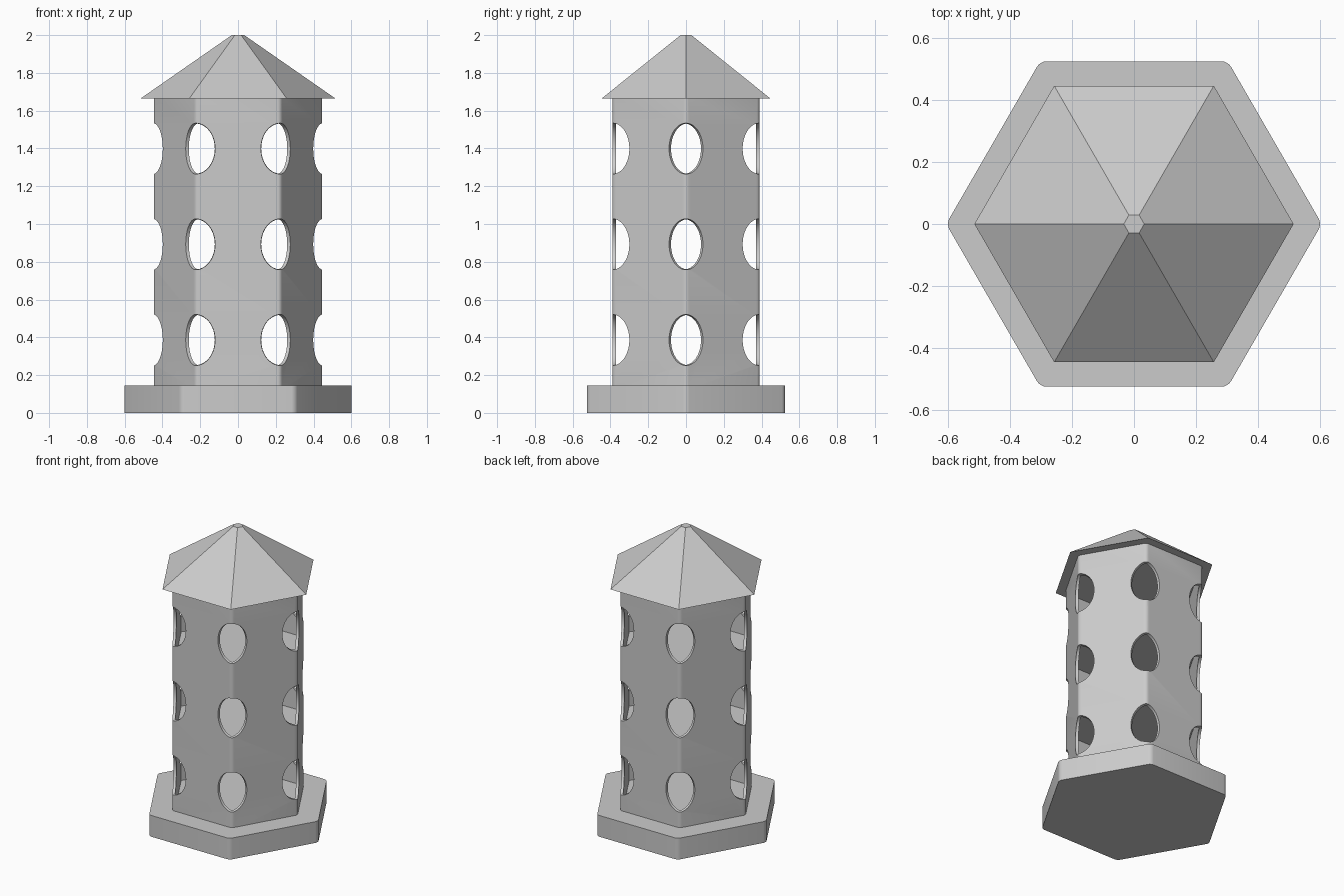
import bpy, bmesh, math
from mathutils import Matrix, Vector

cube = bpy.data.objects.get("Cube")
if cube:
    bpy.data.objects.remove(cube, do_unlink=True)

BASE_TOP, EAVE, TOP = 0.145, 1.665, 2.0
STOREYS = 3
STOREY_HEIGHT = (EAVE - BASE_TOP) / STOREYS
SLAB = 0.025
TOWER_RADIUS, WALL = 0.45, 0.018

stone = bpy.data.materials.new("grey stone")
stone.use_nodes = True
grey = (0.6, 0.6, 0.6, 1)
stone.diffuse_color = grey
stone.node_tree.nodes["Principled BSDF"].inputs["Base Color"].default_value = grey


def add_hex(bm, r_bottom, r_top, z0, z1, corner=0.0):
    """Hexagonal prism or frustum with corners on the x axis."""
    rings = [[bm.verts.new((r * math.cos(i * math.pi / 3), r * math.sin(i * math.pi / 3), z))
              for i in range(6)] for r, z in ((r_bottom, z0), (r_top, z1))]
    bm.faces.new(rings[0][::-1])
    bm.faces.new(rings[1])
    uprights = []
    for i in range(6):
        j = (i + 1) % 6
        bm.faces.new((rings[0][i], rings[0][j], rings[1][j], rings[1][i]))
        uprights.append(bm.edges.get((rings[0][i], rings[1][i])))
    if corner:
        bmesh.ops.bevel(bm, geom=uprights, offset=corner, segments=4, profile=0.5,
                        affect='EDGES')


def finish(name, bm):
    bmesh.ops.recalc_face_normals(bm, faces=bm.faces)
    mesh = bpy.data.meshes.new(name)
    bm.to_mesh(mesh)
    bm.free()
    mesh.materials.append(stone)
    obj = bpy.data.objects.new(name, mesh)
    bpy.context.collection.objects.link(obj)
    return obj


def activate(obj):
    bpy.ops.object.select_all(action='DESELECT')
    obj.select_set(True)
    bpy.context.view_layer.objects.active = obj


def cut(obj, cutter):
    mod = obj.modifiers.new("cut", 'BOOLEAN')
    mod.operation, mod.solver, mod.object = 'DIFFERENCE', 'EXACT', cutter
    activate(obj)
    bpy.ops.object.modifier_apply(modifier=mod.name)
    bpy.data.objects.remove(cutter, do_unlink=True)


# Base plinth with softened corners
bm = bmesh.new()
add_hex(bm, 0.606, 0.606, 0, BASE_TOP, 0.02)
plinth = finish("plinth", bm)

# Tower body
bm = bmesh.new()
add_hex(bm, TOWER_RADIUS, TOWER_RADIUS, BASE_TOP - 0.02, EAVE, 0.015)
tower = finish("tower", bm)

# Hollow rooms, one per storey, and egg-shaped windows on every corner
rooms, windows = bmesh.new(), bmesh.new()
room_radius = TOWER_RADIUS - WALL / math.cos(math.pi / 6)
for s in range(STOREYS):
    floor = BASE_TOP + s * STOREY_HEIGHT
    add_hex(rooms, room_radius, room_radius, floor, floor + STOREY_HEIGHT - SLAB)
    middle = floor + (STOREY_HEIGHT - SLAB) / 2
    for i in range(6):
        place = (Matrix.Rotation(i * math.pi / 3, 4, 'Z')
                 @ Matrix.Translation((TOWER_RADIUS, 0, middle))
                 @ Matrix.Diagonal(Vector((0.104, 0.104, 0.135, 1))))
        bmesh.ops.create_uvsphere(windows, u_segments=40, v_segments=24, radius=1, matrix=place)
cut(tower, finish("room_cutter", rooms))
cut(tower, finish("window_cutter", windows))

# Pyramid roof with a small flat tip
bm = bmesh.new()
add_hex(bm, 0.515, 0.033, EAVE, TOP)
roof = finish("roof", bm)

for obj in (plinth, tower, roof):
    activate(obj)
    bpy.ops.object.shade_smooth_by_angle(angle=math.radians(25))
